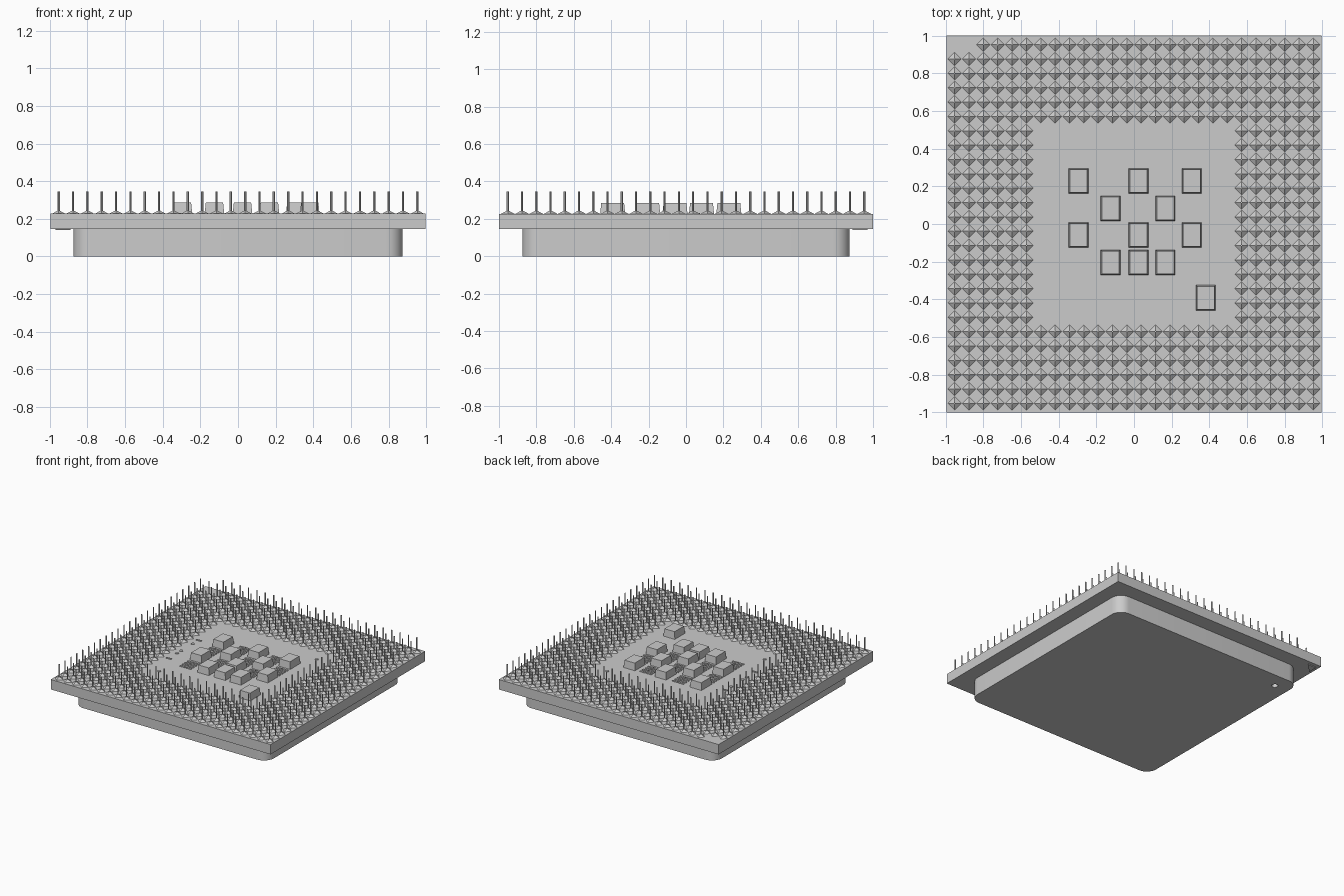
import bpy, bmesh, math
from mathutils import Matrix, Vector

if "Cube" in bpy.data.objects:
    bpy.data.objects.remove(bpy.data.objects["Cube"])

Z_BOARD, Z_TOP = 0.146, 0.227


def finish(name, bm):
    me = bpy.data.meshes.new(name)
    bmesh.ops.recalc_face_normals(bm, faces=bm.faces[:])
    bm.to_mesh(me)
    bm.free()
    ob = bpy.data.objects.new(name, me)
    bpy.context.collection.objects.link(ob)
    return ob


def box(bm, x, y, w, d, z0, z1, inset=0.0):
    """Box centred on x, y whose top is drawn in by inset."""
    r = bmesh.ops.create_cube(bm, size=1)
    for v in r["verts"]:
        top = v.co.z > 0
        k = 2 * inset if top else 0
        v.co = Vector((x + v.co.x * (w - k), y + v.co.y * (d - k), z1 if top else z0))


def cone(bm, x, y, r1, r2, z0, z1, seg):
    bmesh.ops.create_cone(bm, cap_ends=True, segments=seg, radius1=r1, radius2=r2,
                          depth=z1 - z0, matrix=Matrix.Translation((x, y, (z0 + z1) / 2)))


def prism(bm, pts, z0, z1):
    f = bm.faces.new([bm.verts.new((x, y, z0)) for x, y in pts])
    r = bmesh.ops.extrude_face_region(bm, geom=[f])
    for v in r["geom"]:
        if isinstance(v, bmesh.types.BMVert):
            v.co.z = z1


# Circuit board
bm = bmesh.new()
box(bm, 0, 0, 1.99, 2.0, Z_BOARD, Z_TOP)
finish("board", bm)

# Heat spreader with rounded corners
half, rad, steps = 0.875, 0.09, 8
outline = []
for q, (sx, sy) in enumerate([(1, 1), (-1, 1), (-1, -1), (1, -1)]):
    for i in range(steps + 1):
        a = math.pi / 2 * (q + i / steps)
        outline.append((sx * (half - rad) + rad * math.cos(a),
                        sy * (half - rad) + rad * math.sin(a)))
bm = bmesh.new()
prism(bm, outline, 0, Z_BOARD)
spreader = finish("heat_spreader", bm)

# Vent hole in the spreader
bm = bmesh.new()
cone(bm, -0.75, 0.75, 0.024, 0.024, -0.05, 0.1, 16)
cutter = finish("vent_cutter", bm)
cutter.hide_render = True
cutter.hide_set(True)
mod = spreader.modifiers.new("vent", "BOOLEAN")
mod.operation = "DIFFERENCE"
mod.object = cutter
bpy.context.view_layer.objects.active = spreader
spreader.select_set(True)
bpy.ops.object.modifier_apply(modifier=mod.name)
bpy.ops.object.shade_smooth_by_angle(angle=math.radians(35))
bpy.data.objects.remove(cutter)

# Orientation triangle under the corner without pins
bm = bmesh.new()
prism(bm, [(-0.97, 0.97), (-0.97, 0.89), (-0.89, 0.97)], Z_BOARD - 0.006, Z_BOARD)
finish("corner_mark", bm)

# Pin field: 26 x 26 grid, open middle, two pins missing at one corner
pins, solder = bmesh.new(), bmesh.new()
N, PITCH = 26, 0.0762
for i in range(N):
    for j in range(N):
        if 6 <= i < 20 and 6 <= j < 20:
            continue
        if j == N - 1 and i < 2:
            continue
        x, y = (i - 12.5) * PITCH, (j - 12.5) * PITCH
        cone(solder, x, y, 0.036, 0.006, Z_TOP, Z_TOP + 0.016, 4)
        cone(pins, x, y, 0.006, 0.006, Z_TOP, 0.346, 4)
finish("pins", pins)
finish("pin_solder", solder)

# Tapered capacitors and the pad groups between them
cols = [-0.295, -0.125, 0.024, 0.167, 0.307]
rows = [0.229, 0.083, -0.059, -0.205]
caps = [(0, 0), (2, 0), (4, 0), (1, 1), (3, 1), (0, 2), (2, 2), (4, 2),
        (1, 3), (2, 3), (3, 3)]
pad_groups = [(1, 0), (3, 0), (0, 1), (2, 1), (4, 1), (1, 2), (3, 2), (0, 3)]
bm = bmesh.new()
for x, y in [(cols[c], rows[r]) for c, r in caps] + [(0.381, -0.392)]:
    box(bm, x, y, 0.104, 0.134, Z_TOP, 0.286, 0.006)
finish("capacitors", bm)

bm = bmesh.new()
for c, r in pad_groups:
    for sx in (-1, 1):
        for k in range(4):
            box(bm, cols[c] + sx * 0.028, rows[r] + (k - 1.5) * 0.033,
                0.048, 0.016, Z_TOP, Z_TOP + 0.005)
# Two single test pads at the left
for y in (0.19, -0.197):
    box(bm, -0.487, y, 0.045, 0.014, Z_TOP, Z_TOP + 0.005)
finish("contact_pads", bm)

# Small round alignment dots
bm = bmesh.new()
for x, y in [(-0.49, 0.115), (-0.49, -0.035), (-0.49, -0.088), (0.42, 0.42), (-0.42, -0.42)]:
    cone(bm, x, y, 0.014, 0.014, Z_TOP, Z_TOP + 0.005, 8)
finish("alignment_dots", bm)
